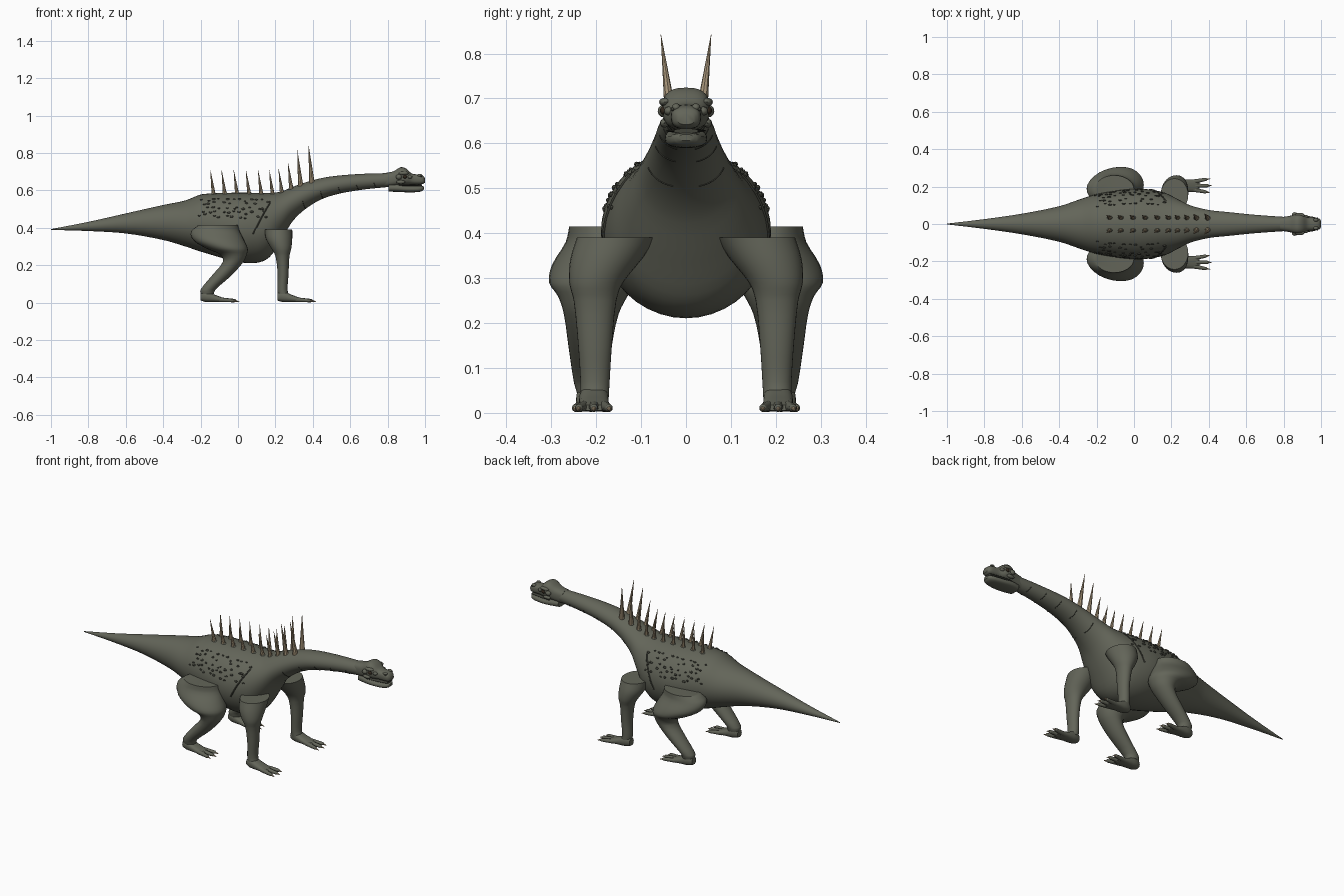
import bpy, bmesh, math, random
from mathutils import Vector, Matrix

cube = bpy.data.objects.get("Cube")
if cube:
    bpy.data.objects.remove(cube)
random.seed(4)


def material(name, rgb):
    m = bpy.data.materials.new(name)
    m.use_nodes = True
    m.diffuse_color = (*rgb, 1)
    bsdf = m.node_tree.nodes["Principled BSDF"]
    bsdf.inputs["Base Color"].default_value = (*rgb, 1)
    bsdf.inputs["Roughness"].default_value = 0.8
    return m


HIDE = material("olive hide", (0.125, 0.13, 0.1))
DARK = material("dark scale", (0.05, 0.052, 0.04))
HORN = material("tan horn", (0.4, 0.31, 0.2))
EYE = material("dark eye", (0.03, 0.02, 0.012))


def finish(ob, mat, mirror=False, angle=40):
    ob.data.materials.append(mat)
    if mirror:
        mod = ob.modifiers.new("Mirror", "MIRROR")
        mod.use_axis = (False, True, False)
    if ob.type == "MESH":
        bpy.ops.object.select_all(action="DESELECT")
        ob.select_set(True)
        bpy.context.view_layer.objects.active = ob
        bpy.ops.object.shade_smooth_by_angle(angle=math.radians(angle))
    return ob


def from_bmesh(name, bm, mat, mirror=False, angle=40):
    bmesh.ops.recalc_face_normals(bm, faces=bm.faces)
    me = bpy.data.meshes.new(name)
    bm.to_mesh(me)
    bm.free()
    ob = bpy.data.objects.new(name, me)
    bpy.context.collection.objects.link(ob)
    return finish(ob, mat, mirror, angle)


def sample(rows, t):
    """Smooth interpolation of rows that start with their position t."""
    i = 0
    while i < len(rows) - 2 and t > rows[i + 1][0]:
        i += 1
    a, b = rows[i], rows[i + 1]
    p, n = rows[max(i - 1, 0)], rows[min(i + 2, len(rows) - 1)]
    h = b[0] - a[0]
    s = (t - a[0]) / h
    out = []
    for k in range(1, len(a)):
        ma = (b[k] - p[k]) / (b[0] - p[0]) * h
        mb = (n[k] - a[k]) / (n[0] - a[0]) * h
        out.append(a[k] * (2*s**3 - 3*s*s + 1) + ma * (s**3 - 2*s*s + s)
                   + b[k] * (3*s*s - 2*s**3) + mb * (s**3 - s*s))
    return out


def resample(rows, steps):
    out = []
    for a, b in zip(rows, rows[1:]):
        for j in range(steps):
            t = a[0] + (b[0] - a[0]) * j / steps
            out.append((t, *sample(rows, t)))
    return out + [rows[-1]]


def power(v, e):
    return math.copysign(abs(v) ** e, v)


def loft(bm, rows, place, sides=32, box=1.0):
    rings = []
    for row in rows:
        ring = []
        for k in range(sides):
            a = math.tau * k / sides
            ring.append(bm.verts.new(place(row, power(math.cos(a), box), power(math.sin(a), box))))
        rings.append(ring)
    for r, s in zip(rings, rings[1:]):
        for k in range(sides):
            j = (k + 1) % sides
            bm.faces.new((r[k], r[j], s[j], s[k]))
    bm.faces.new(rings[0])
    bm.faces.new(rings[-1])


def along_x(r, c, s):   # x, top, bottom, half width
    return (r[0], r[3] * c, (r[1] + r[2]) / 2 + (r[1] - r[2]) / 2 * s)


def along_z(r, c, s):   # z, back, front, inner, outer
    return ((r[1] + r[2]) / 2 + (r[2] - r[1]) / 2 * c,
            (r[3] + r[4]) / 2 + (r[4] - r[3]) / 2 * s, r[0])


def add_ball(bm, pos, size):
    m = Matrix.Translation(pos) @ Matrix.Diagonal((*size, 1))
    bmesh.ops.create_uvsphere(bm, u_segments=12, v_segments=8, radius=1, matrix=m)


def add_cone(bm, base, tip, r1, r2=0.0005, sides=8):
    d = Vector(tip) - Vector(base)
    m = Matrix.Translation((Vector(base) + Vector(tip)) / 2) @ d.to_track_quat("Z", "Y").to_matrix().to_4x4()
    bmesh.ops.create_cone(bm, cap_ends=True, segments=sides, radius1=r1, radius2=r2, depth=d.length, matrix=m)


# Tail, trunk and neck as one smooth loft
BODY = [(-1, .393, .389, .002), (-.8, .432, .383, .026), (-.6, .477, .37, .055), (-.4, .522, .335, .095),
        (-.28, .547, .3, .135), (-.19, .58, .27, .162), (0, .588, .218, .189), (.1, .587, .213, .182),
        (.17, .587, .245, .165), (.23, .594, .335, .135), (.3, .622, .445, .1), (.4, .655, .528, .075),
        (.5, .675, .572, .064), (.65, .688, .602, .049), (.82, .693, .62, .037)]
bm = bmesh.new()
loft(bm, resample(BODY, 4), along_x, 40)
from_bmesh("body", bm, HIDE)


def on_body(x, angle, lift=0.0):
    top, bottom, w = sample(BODY, x)
    return Vector(along_x((x, top + lift, bottom - lift, w + lift), math.cos(angle), math.sin(angle)))


# Legs as vertical lofts with flat tops
HIND = [(.045, -.2, -.13, .18, .243), (.07, -.2, -.12, .175, .25), (.15, -.135, -.03, .165, .262),
        (.22, -.08, .03, .15, .272), (.26, -.1, .048, .13, .285), (.29, -.17, .052, .11, .305),
        (.33, -.235, .035, .1, .298), (.38, -.252, .01, .1, .268), (.415, -.21, 0, .11, .26)]
FORE = [(.035, .215, .272, .172, .235), (.07, .21, .265, .17, .235), (.15, .212, .27, .165, .24),
        (.25, .2, .275, .155, .25), (.29, .178, .285, .14, .26), (.34, .15, .29, .1, .258), (.39, .142, .29, .065, .243)]
for name, rows in (("hind_legs", HIND), ("fore_legs", FORE)):
    bm = bmesh.new()
    loft(bm, resample(rows, 3), along_z, 28)
    from_bmesh(name, bm, HIDE, True)

# Feet: flat sole, spread toes, horn claws
for name, x, y in (("hind", -.2, .212), ("fore", .21, .205)):
    bm = bmesh.new()
    loft(bm, resample([(x, .05, .012, .02), (x + .025, .065, .004, .031), (x + .07, .045, .003, .033),
                       (x + .12, .026, .003, .033), (x + .14, .018, .005, .026)], 2),
         lambda r, c, s: Vector((0, y, 0)) + Vector(along_x(r, c, s)), 20, .8)
    claws = bmesh.new()
    for k in (-1, 0, 1):
        end = Vector((x + .18 - .01 * abs(k), y + .033 * k, .011))
        add_cone(bm, (x + .1, y + .02 * k, .016), end, .013, .009, 10)
        add_ball(bm, end, (.011, .009, .009))
        add_cone(claws, end, end + Vector((.028, .004 * k, -.006)), .0075)
    from_bmesh(name + "_feet", bm, HIDE, True)
    from_bmesh(name + "_claws", claws, HORN, True)

# Paired back spikes with hide sockets
spikes, sockets = bmesh.new(), bmesh.new()
for x, tip in ((-.13, .71), (-.07, .71), (-.005, .71), (.06, .71), (.125, .71),
               (.185, .71), (.235, .715), (.285, .75), (.335, .815), (.395, .842)):
    top, bottom, w = sample(BODY, x)
    base = on_body(x, math.acos(min(.034 / w, .6)), -.006)
    add_cone(spikes, base, (x - .018, .048 + .06 * (tip - .71), tip), .011 + .03 * (tip - .71))
    add_ball(sockets, base, (.017, .012, .013))
from_bmesh("back_spikes", spikes, HORN, True)
from_bmesh("spike_sockets", sockets, HIDE, True)

# Raised scales over the flanks
bm = bmesh.new()
for row in range(5):
    for col in range(11):
        x = -.2 + col * .034 + random.uniform(-.012, .012) + .012 * (row % 2)
        if random.random() < .85:
            a = math.radians(16 + row * 9 + random.uniform(-3, 3))
            r = random.uniform(.005, .008)
            add_ball(bm, on_body(x, a), (r * 1.3, r * .7, r * .8))
from_bmesh("flank_scales", bm, DARK, True)


# Thin skin folds at the shoulder and under the neck
def fold(name, points, depth):
    cu = bpy.data.curves.new(name, "CURVE")
    cu.dimensions = "3D"
    cu.bevel_depth = depth
    cu.bevel_resolution = 1
    sp = cu.splines.new("POLY")
    sp.points.add(len(points) - 1)
    for p, co in zip(sp.points, points):
        p.co = (*co, 1)
    ob = bpy.data.objects.new(name, cu)
    bpy.context.collection.objects.link(ob)
    finish(ob, DARK, True)


fold("shoulder_fold", [on_body(.08 + .09 * t / 8, math.radians(-10 + 52 * t / 8)) for t in range(9)], .004)
for i in range(5):
    fold(f"neck_fold_{i + 1}", [on_body(.36 + i * .095 - .002 * t, math.radians(-70 + 8 * t)) for t in range(8)], .002)

# Head: boxy skull and separate lower jaw
bm = bmesh.new()
loft(bm, resample([(.78, .692, .618, .036), (.83, .702, .622, .043), (.87, .724, .628, .052), (.9, .716, .63, .05),
                   (.93, .69, .632, .036), (.97, .685, .632, .033), (.99, .678, .635, .029), (1, .665, .642, .018)], 3),
     along_x, 28, .75)
from_bmesh("skull", bm, HIDE)
bm = bmesh.new()
loft(bm, resample([(.805, .634, .594, .038), (.85, .634, .592, .046), (.9, .626, .59, .046),
                   (.96, .624, .591, .038), (.985, .623, .597, .028), (.995, .62, .606, .015)], 3), along_x, 28, .8)
from_bmesh("lower_jaw", bm, HIDE)
bm = bmesh.new()
loft(bm, [(.86, .632, .624, .045), (.93, .633, .623, .037), (.985, .633, .622, .027)], along_x, 20, .8)
from_bmesh("mouth_line", bm, DARK)

# Brows, cheeks, eyes and nostrils
bm = bmesh.new()
for pos, size in (((.885, .045, .692), (.028, .015, .01)), ((.86, .05, .672), (.016, .013, .014)),
                  ((.918, .038, .672), (.014, .011, .01)), ((.87, .048, .645), (.024, .01, .01)),
                  ((.972, .022, .68), (.014, .01, .009))):
    add_ball(bm, pos, size)
from_bmesh("brows_and_cheeks", bm, HIDE, True)
bm = bmesh.new()
add_ball(bm, (.892, .048, .673), (.012, .01, .01))
from_bmesh("eyes", bm, EYE, True)
bm = bmesh.new()
add_ball(bm, (.98, .03, .676), (.005, .004, .004))
from_bmesh("nostrils", bm, DARK, True)
